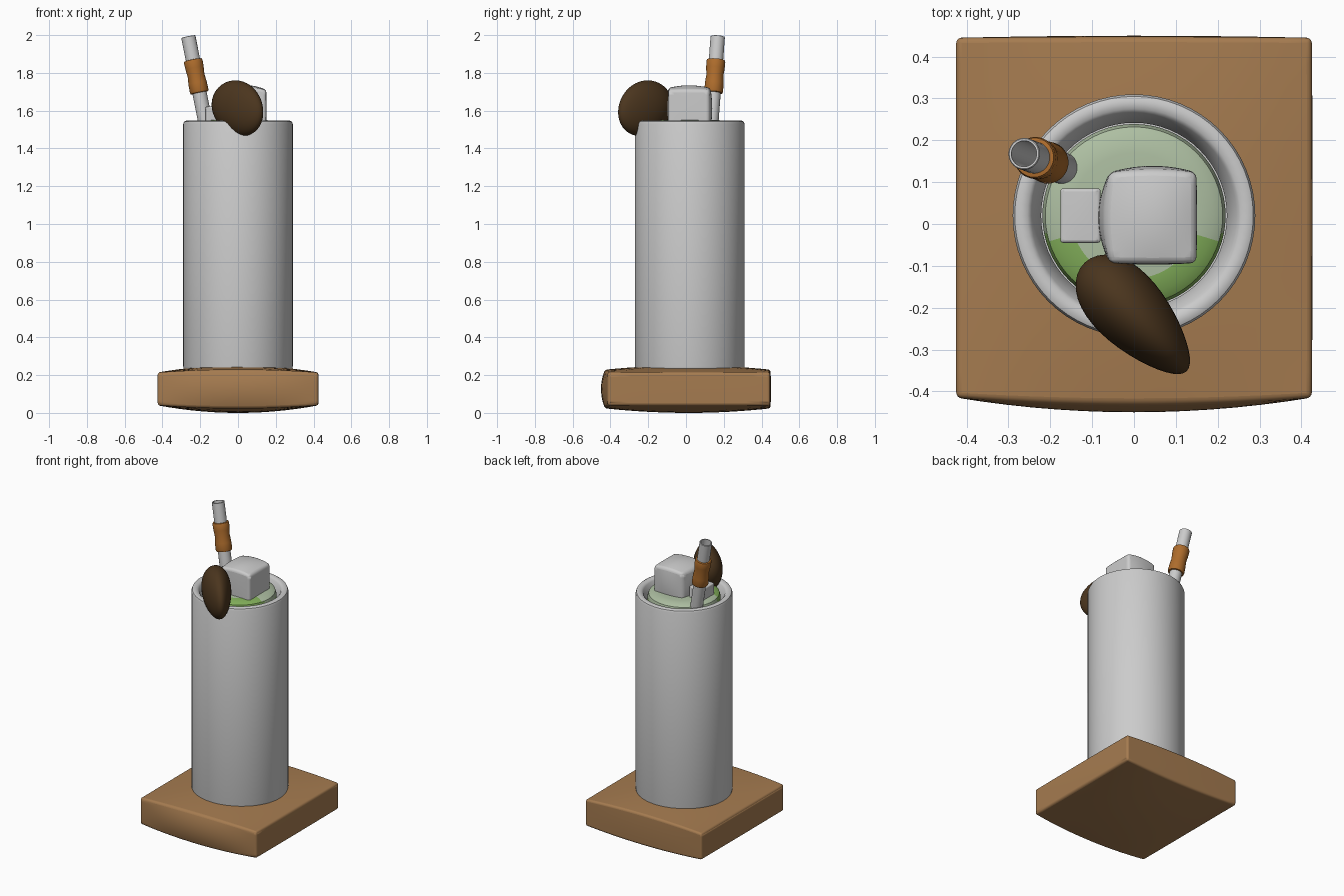
import bpy, bmesh, math
from mathutils import Vector, Matrix

if "Cube" in bpy.data.objects:
    bpy.data.objects.remove(bpy.data.objects["Cube"])


def material(name, rgb):
    m = bpy.data.materials.new(name)
    m.diffuse_color = (*rgb, 1)
    m.use_nodes = True
    m.node_tree.nodes["Principled BSDF"].inputs["Base Color"].default_value = m.diffuse_color
    return m


def finish(bm, name, mats=(), bevel=0, angle=40):
    bmesh.ops.remove_doubles(bm, verts=bm.verts, dist=1e-5)
    bmesh.ops.recalc_face_normals(bm, faces=bm.faces)
    me = bpy.data.meshes.new(name)
    bm.to_mesh(me)
    bm.free()
    ob = bpy.data.objects.new(name, me)
    bpy.context.collection.objects.link(ob)
    for m in mats:
        me.materials.append(m)
    if bevel:
        b = ob.modifiers.new("rounding", 'BEVEL')
        b.width, b.segments, b.limit_method = bevel, 4, 'ANGLE'
        b.angle_limit = math.radians(45)
    bpy.ops.object.select_all(action='DESELECT')
    ob.select_set(True)
    bpy.context.view_layer.objects.active = ob
    bpy.ops.object.shade_smooth_by_angle(angle=math.radians(angle))
    return ob


def lathe(name, profile, matrix, mats=(), closed=False, steps=64):
    """Spin (radius, height) points round the local z axis."""
    bm = bmesh.new()
    vs = [bm.verts.new((r, 0, z)) for r, z in profile]
    es = [bm.edges.new(p) for p in zip(vs, vs[1:])]
    if closed:
        es.append(bm.edges.new((vs[-1], vs[0])))
    bmesh.ops.spin(bm, geom=vs + es, cent=(0, 0, 0), axis=(0, 0, 1),
                   angle=math.tau, steps=steps)
    bm.transform(matrix)
    return finish(bm, name, mats)


def puffed_box(name, centre, half, low, high, bevel, mats=()):
    """Box whose six faces swell by the low (-) and high (+) amounts."""
    bm = bmesh.new()
    bmesh.ops.create_cube(bm, size=2)
    bmesh.ops.subdivide_edges(bm, edges=bm.edges, cuts=13, use_grid_fill=True)
    for v in bm.verts:
        u = v.co.copy()
        for i in range(3):
            a, b = [u[j] for j in range(3) if j != i]
            swell = (high if u[i] > 0 else low)[i] * (1 - a * a) * (1 - 0.6 * b * b)
            v.co[i] = centre[i] + u[i] * (half[i] + swell)
    return finish(bm, name, mats, bevel)


wood = material("wood", (0.38, 0.2, 0.08))
dark = material("dark_brown", (0.07, 0.036, 0.013))
orange = material("orange", (0.42, 0.15, 0.025))
pale = material("pale_green", (0.42, 0.52, 0.36))
green = material("green", (0.22, 0.42, 0.1))

# Swollen square base
puffed_box("base", (0, 0.015, 0.127), (0.425, 0.43, 0.087),
           (0, 0.035, 0.04), (0.002, 0.005, 0.037), 0.018, [wood])

# Hollow glass and the drink inside it
middle = Matrix.Translation((0, 0.02, 0))
lathe("glass", [(0, 0.215), (0.275, 0.215), (0.286, 0.225), (0.29, 0.245),
                (0.29, 1.53), (0.285, 1.542), (0.275, 1.547), (0.255, 1.545),
                (0.245, 1.535), (0.222, 1.46), (0.222, 0.3), (0, 0.3)], middle)
drink = lathe("drink", [(0, 0.31), (0.219, 0.31), (0.219, 1.51), (0.212, 1.533),
                        (0.19, 1.546), (0.15, 1.55), (0.1, 1.552), (0.05, 1.553), (0, 1.553)],
              middle, [pale, green])
for f in drink.data.polygons:
    x, y, z = f.center
    if z < 1.5 or (math.hypot(x, y - 0.02) > 0.16 and y < -0.03):
        f.material_index = 1

# Ice cubes
puffed_box("large_ice", (0.045, 0.015, 1.61), (0.104, 0.108, 0.1),
           (0.026, 0.004, 0.01), (0.002, 0.016, 0.024), 0.02)
puffed_box("small_ice", (-0.128, 0.02, 1.565), (0.048, 0.065, 0.055),
           (0, 0, 0), (0, 0, 0.003), 0.016)

# Slanted hollow straw with its wrapped band
foot, tip = Vector((-0.175, 0.135, 1.55)), Vector((-0.263, 0.168, 1.992))
axis = tip - foot
tilt = Matrix.Translation(tip) @ axis.to_track_quat('Z', 'Y').to_matrix().to_4x4()
lathe("straw", [(0.038, -1.5), (0.038, -0.002), (0.036, 0), (0.031, 0), (0.031, -1.5)],
      tilt, closed=True, steps=32)
lathe("straw_band", [(0.037, -0.305), (0.047, -0.303), (0.05, -0.295), (0.049, -0.25),
                     (0.045, -0.21), (0.049, -0.17), (0.05, -0.135), (0.047, -0.127),
                     (0.037, -0.125)], tilt, [orange], closed=True, steps=32)

# Dark garnish resting over the front of the rim
bm = bmesh.new()
bmesh.ops.create_uvsphere(bm, u_segments=40, v_segments=24, radius=1)
for v in bm.verts:
    s, t, w = v.co
    v.co = (0.178 * s - 0.012 * w, 0.022 + 0.085 * t * (1 - 0.28 * s), 0.147 * w - 0.012 * s)
bm.transform(Matrix.Translation((-0.012, -0.237, 1.613)) @ Matrix.Rotation(math.radians(-47), 4, 'Z'))
finish(bm, "garnish", [dark], angle=180)
